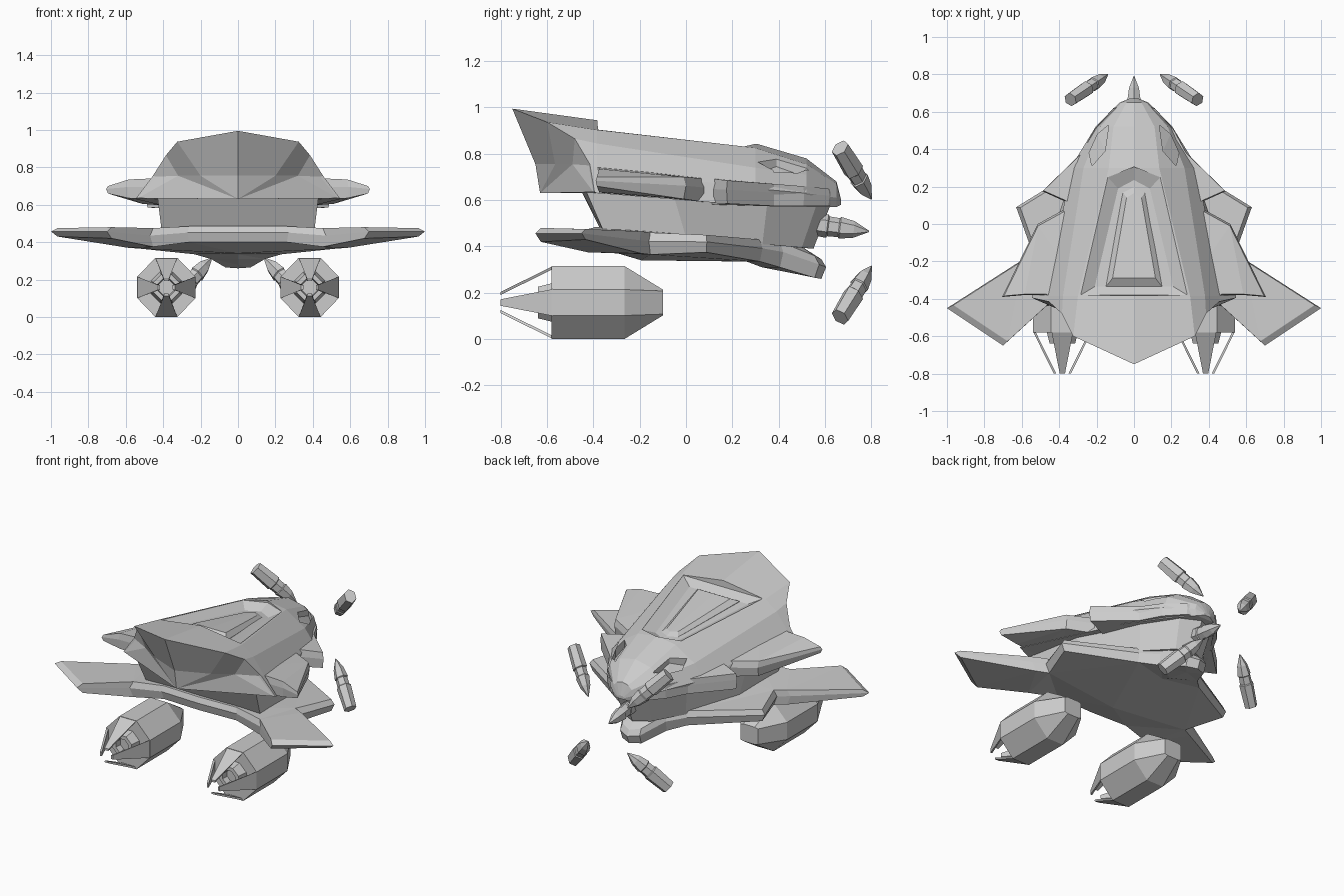
import bpy, bmesh, math
from mathutils import Vector, Matrix

if "Cube" in bpy.data.objects:
    bpy.data.objects.remove(bpy.data.objects["Cube"])


def make(name, verts, faces, mirror=True):
    """Flat-shaded mesh; half meshes stay open on x = 0 and are mirrored."""
    if mirror:
        faces = [f for f in faces if max(abs(verts[i][0]) for i in f) > 1e-4]
    me = bpy.data.meshes.new(name)
    bm = bmesh.new()
    vs = [bm.verts.new(v) for v in verts]
    for f in faces:
        bm.faces.new([vs[i] for i in f])
    bmesh.ops.remove_doubles(bm, verts=bm.verts[:], dist=1e-5)
    bmesh.ops.triangulate(bm, faces=[f for f in bm.faces if len(f.verts) > 4])
    bmesh.ops.recalc_face_normals(bm, faces=bm.faces[:])
    bm.to_mesh(me)
    bm.free()
    ob = bpy.data.objects.new(name, me)
    bpy.context.collection.objects.link(ob)
    if mirror:
        ob.modifiers.new("Mirror", 'MIRROR')
    return ob


def loft(name, rings, mirror=True):
    """Skin closed rings of equal length and cap both ends."""
    n = len(rings[0])
    verts = [Vector(p) for r in rings for p in r]
    faces = [list(range(n)), [len(verts) - n + i for i in range(n)]]
    for k in range(len(rings) - 1):
        for i in range(n):
            j = (i + 1) % n
            faces.append([k*n + i, k*n + j, (k+1)*n + j, (k+1)*n + i])
    return make(name, verts, faces, mirror)


def slab(name, pts, inset=0.95):
    """Plate with a sharp rim from outline points (x, y, z_top, z_bottom)."""
    cx = 0 if min(p[0] for p in pts) == 0 else sum(p[0] for p in pts) / len(pts)
    cy = sum(p[1] for p in pts) / len(pts)

    def shrink(p, z):
        return (cx + (p[0] - cx)*inset, cy + (p[1] - cy)*inset, z)
    return loft(name, [[shrink(p, p[2]) for p in pts],
                       [(p[0], p[1], p[2]*0.6 + p[3]*0.4) for p in pts],
                       [shrink(p, p[3]) for p in pts]])


def cut(target, cutter):
    cutter.hide_render = True
    cutter.hide_viewport = True
    cutter.display_type = 'WIRE'
    m = target.modifiers.new("Cut", 'BOOLEAN')
    m.operation = 'DIFFERENCE'
    m.solver = 'EXACT'
    m.object = cutter


# Upper hull: half sections from tail to nose (top, shoulder, flank, rim, bottom, centre)
def section(y, ct, s, f, r, b):
    return [(0, y, ct)] + [(x, y, z) for x, z in (s, f, r, b)] + [(0, y, b[1])]


hull = loft("upper_hull", [
    [(0, -.65, .755), (.2, -.565, .755), (.32, -.49, .755), (.44, -.42, .75), (.535, -.40, .635), (0, -.63, .63)],
    [(0, -.75, .995), (.325, -.60, .937), (.385, -.48, .865), (.455, -.415, .755), (.545, -.395, .635), (0, -.63, .63)],
    section(-.385, .945, (.30, .903), (.38, .845), (.46, .74), (.545, .63)),
    section(.30, .845, (.135, .825), (.27, .74), (.34, .65), (.32, .575)),
    section(.52, .78, (.11, .755), (.18, .71), (.205, .63), (.17, .57)),
    section(.65, .68, (.04, .67), (.065, .645), (.075, .61), (.06, .57)),
    section(.67, .60, (.01, .60), (.02, .595), (.025, .59), (.02, .58)),
])


# Roof hatch recess with a raised panel inside
def hatch_ring(w0, y0, z0, w1, y1, z1, yp):
    return [(0, y0, z0), (w0, y0, z0), (w1, y1, z1), (0, yp, z1)]


cut(hull, loft("hatch_cutter", [
    hatch_ring(.29, -.395, 1.15, .145, .25, 1.15, .31),
    hatch_ring(.285, -.380, .903, .14, .25, .830, .305),
    hatch_ring(.21, -.335, .865, .085, .19, .80, .235)]))
loft("hatch_panel", [
    hatch_ring(.15, -.335, .84, .06, .17, .78, .20),
    hatch_ring(.15, -.335, .868, .06, .17, .803, .20),
    hatch_ring(.115, -.29, .893, .04, .14, .822, .165)])

# Cockpit windows, sunk a little below the surface
win = [(.135, .53, .695), (.195, .48, .67), (.24, .38, .67), (.225, .31, .715), (.155, .39, .745)]
cut(hull, loft("window_cutter", [win, [(x, y, 1.0) for x, y, z in win]]))

# Side skirts and upper fins
slab("front_skirt", [(.02, .655, .63, .575), (.11, .62, .65, .575), (.21, .51, .66, .575),
                     (.28, .38, .67, .575), (.49, .175, .685, .585), (.30, .09, .695, .58),
                     (.15, .1, .69, .6)], 0.98)
slab("upper_fin", [(.26, .14, .69, .585), (.515, .0, .70, .605), (.705, -.39, .70, .66),
                   (.59, -.38, .735, .635), (.47, -.38, .74, .63), (.42, -.41, .74, .63),
                   (.25, -.38, .75, .63)], 0.96)

# Collar between upper hull and lower plate
loft("collar", [
    [(0, -.45, .635), (.43, -.43, .635), (.40, -.05, .61), (.25, .35, .58), (.12, .56, .57), (0, .62, .57)],
    [(0, -.37, .475), (.41, -.36, .475), (.38, 0, .44), (.23, .33, .41), (.10, .50, .395), (0, .55, .39)]])

# Lower plate with swept wings and a drooping beak
slab("lower_plate", [
    (0, .605, .345, .26), (.07, .575, .36, .265), (.15, .42, .42, .31), (.24, .33, .43, .335),
    (.63, .09, .45, .375), (.54, -.16, .46, .365), (.61, -.20, .465, .37), (1.0, -.45, .475, .43),
    (.70, -.65, .48, .42), (.47, -.44, .475, .375), (.27, -.40, .485, .40), (0, -.41, .485, .40),
    (0, -.20, .48, .34), (0, .27, .45, .335), (0, .34, .43, .31), (0, .50, .41, .28)], 0.965)

# Pointed shards: one gun at the nose, four floating around it
SHARD = [(0, .044), (.14, .05), (.145, .043), (.19, .041), (.195, .047), (.255, .036), (.32, .003)]


def shard(name, start, tip, mirror):
    start, tip = Vector(start), Vector(tip)
    rot = (tip - start).to_track_quat('Y', 'Z')
    rings = []
    for t, r in SHARD:
        rings.append([start + rot @ Vector((.85*r*math.cos(a), t*(tip - start).length/.32, r*math.sin(a)))
                      for a in (math.pi/3*(i + .5) for i in range(6))])
    ob = loft(name, rings, False)
    if mirror:
        ob.modifiers.new("Mirror", 'MIRROR')


shard("nose_gun", (0, .47, .505), (0, .79, .465), False)
shard("upper_shards", (.34, .665, .825), (.14, .80, .605), True)
shard("lower_shards", (.34, .665, .095), (.14, .80, .315), True)

# Engines: octagonal pods pinched at the front
EX, EZ = .383, .158


def pod_ring(y, x1, z1, x2, z2):
    quad = [(x2, z2), (x1, z1), (-x1, z1), (-x2, z2), (-x2, -z2), (-x1, -z1), (x1, -z1), (x2, -z2)]
    return [(EX + x, y, EZ + z) for x, z in quad]


loft("engine_pod", [pod_ring(-.58, .06, .157, .157, .056),
                    pod_ring(-.265, .06, .157, .157, .056),
                    pod_ring(-.10, .04, .056, .062, .05)])
loft("engine_nozzle", [pod_ring(-.57, .035, .085, .085, .035),
                       pod_ring(-.64, .028, .068, .068, .028),
                       pod_ring(-.64, .018, .045, .045, .018),
                       pod_ring(-.60, .016, .04, .04, .016)])
# Four tapering petals behind each pod
for k in range(4):
    turn = Matrix.Rotation(k*math.pi/2, 3, 'Y')
    rings = []
    for y, w, r in ((-.575, .058, .157), (-.80, .014, .046)):
        rings.append([Vector((EX, 0, EZ)) + turn @ Vector(p) for p in
                      ((-w, y, r), (w, y, r), (w*.85, y, r - .013), (-w*.85, y, r - .013))])
    loft("engine_petal", rings)
